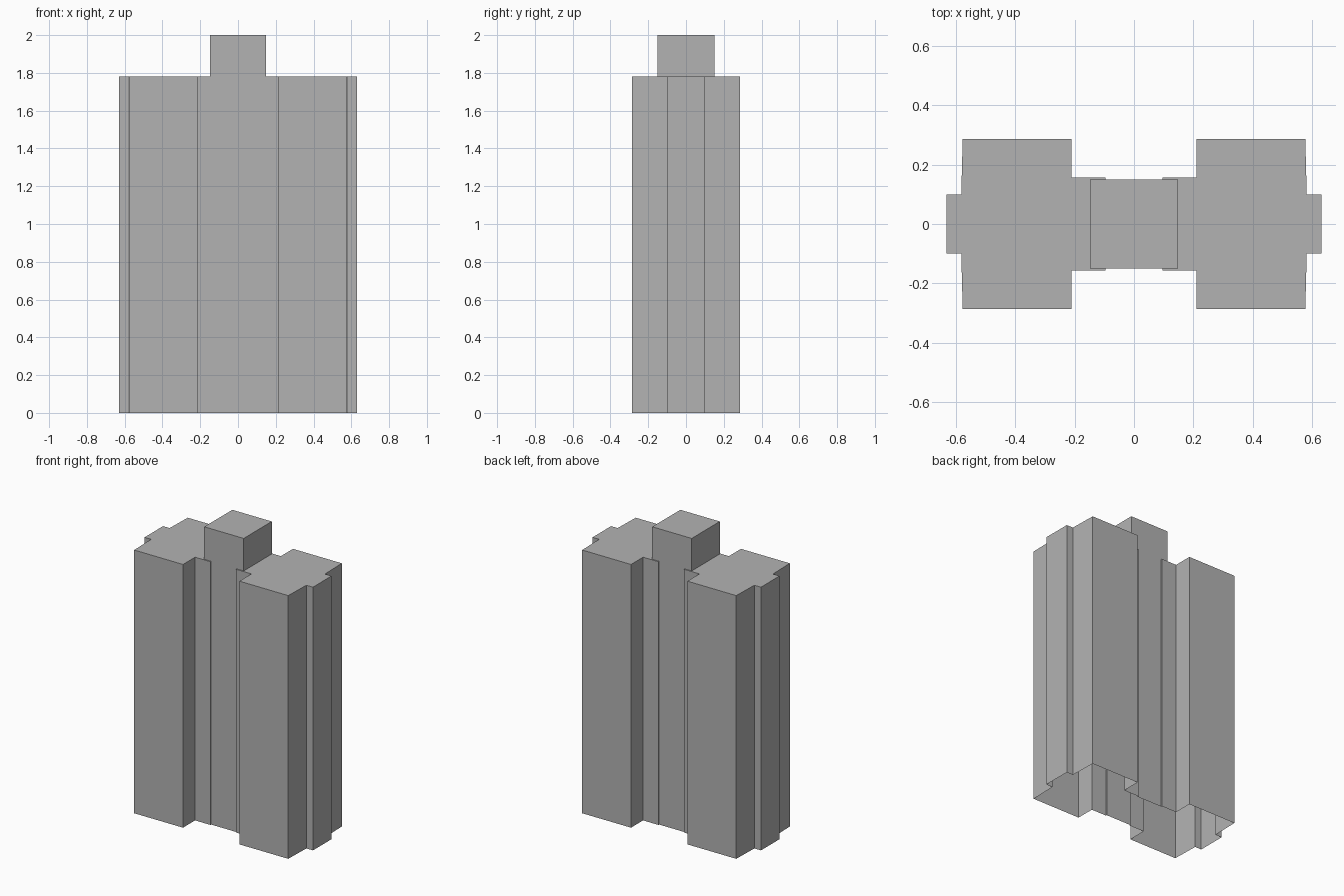
import bpy
import bmesh

cube = bpy.data.objects.get("Cube")
if cube:
    bpy.data.objects.remove(cube, do_unlink=True)

ROOF, TOP = 1.78, 2.0
CORE_X, CORE_Y, NOTCH = 0.1475, 0.15, 0.0955

grey = bpy.data.materials.new("concrete_grey")
grey.use_nodes = True
grey.diffuse_color = (0.45, 0.45, 0.45, 1)
grey.node_tree.nodes["Principled BSDF"].inputs["Base Color"].default_value = (0.45, 0.45, 0.45, 1)


def wall(bm, a, b, low, high):
    """Upright panel between two plan points."""
    corners = [(*a, low), (*b, low), (*b, high), (*a, high)]
    bm.faces.new([bm.verts.new(c) for c in corners])


def finish(name, bm):
    bmesh.ops.remove_doubles(bm, verts=bm.verts, dist=0.0001)
    mesh = bpy.data.meshes.new(name)
    bm.to_mesh(mesh)
    bm.free()
    mesh.materials.append(grey)
    obj = bpy.data.objects.new(name, mesh)
    bpy.context.collection.objects.link(obj)
    return obj


# Wing outline from the front notch round to the back notch
front_half = [(NOTCH, -CORE_Y), (NOTCH, -0.157), (0.211, -0.157), (0.211, -0.286),
              (0.576, -0.286), (0.581, -0.099), (0.63, -0.099)]
outline = front_half + [(x, -y) for x, y in reversed(front_half)]


def build_wing(name, side):
    bm = bmesh.new()
    plan = [(side * x, y) for x, y in outline]
    if side < 0:
        plan.reverse()
    for a, b in zip(plan, plan[1:]):
        wall(bm, a, b, 0, ROOF)
    # Flat roof, cut back round the raised core
    inner = [(side * CORE_X, CORE_Y), (side * CORE_X, -CORE_Y)]
    if side < 0:
        inner.reverse()
    bm.faces.new([bm.verts.new((x, y, ROOF)) for x, y in plan + inner])
    return finish(name, bm)


build_wing("left_wing", 1)
build_wing("right_wing", -1)

# Central core: full-height walls between the wings, then the raised block
bm = bmesh.new()
for s in (-1, 1):
    wall(bm, (-s * -NOTCH, s * CORE_Y), (-s * NOTCH, s * CORE_Y), 0, ROOF)
block = [(-CORE_X, -CORE_Y), (CORE_X, -CORE_Y), (CORE_X, CORE_Y), (-CORE_X, CORE_Y)]
for i, corner in enumerate(block):
    wall(bm, corner, block[(i + 1) % len(block)], ROOF, TOP)
bm.faces.new([bm.verts.new((x, y, TOP)) for x, y in block])
bmesh.ops.remove_doubles(bm, verts=bm.verts, dist=0.0001)
# Face the two long walls outward
for f in bm.faces:
    f.normal_update()
    if f.normal.dot(f.calc_center_median()) < 0:
        f.normal_flip()
finish("central_core", bm)
